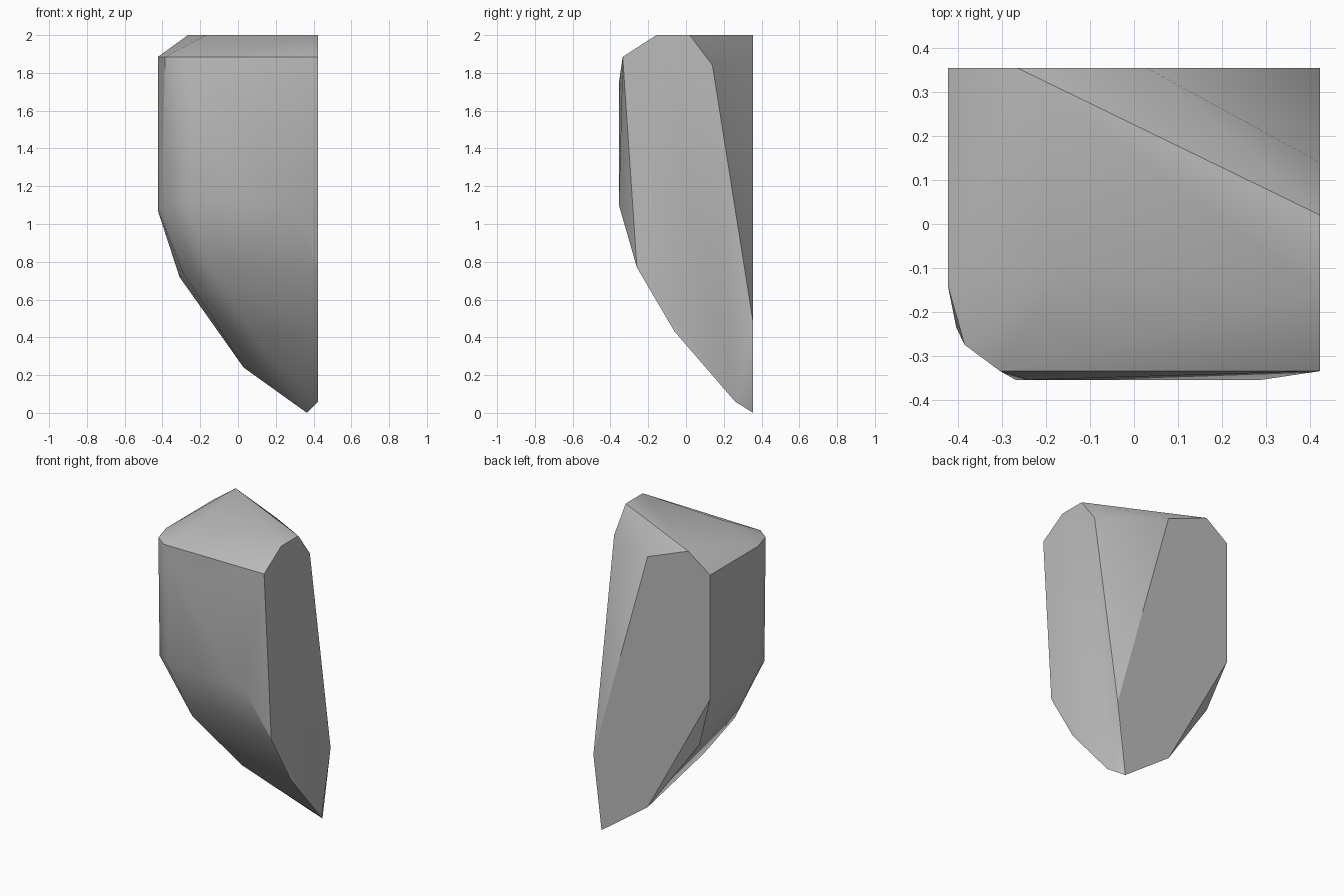
import bpy
import bmesh
import math

default_cube = bpy.data.objects.get("Cube")
if default_cube:
    bpy.data.objects.remove(default_cube, do_unlink=True)

# Outer limits shared by many corners
LEFT, RIGHT, BACK, FRONT = 0.424, -0.424, 0.355, -0.355
TOP, RIM = 2.0, 1.885

# Flat crown and the bevelled rim below it
crown = [(-0.265, BACK, TOP), (LEFT, 0.02, TOP), (LEFT, -0.157, TOP), (-0.17, -0.12, TOP)]
rim = [(RIGHT, BACK, RIM), (RIGHT, -0.14, RIM), (-0.386, -0.275, RIM),
       (-0.305, -0.335, RIM), (LEFT, -0.335, RIM)]

# Corners of the slanted cut between the back and the left side
back_cut = [(0.03, BACK, RIM), (LEFT, 0.14, 1.84), (LEFT, BACK, 0.48)]

# Bulging front and the lower end of the upright right side
belly = [(-0.24, FRONT, 1.75), (-0.27, FRONT, 1.12), (0.29, FRONT, 1.1),
         (-0.405, -0.235, 1.09), (RIGHT, -0.14, 1.07), (RIGHT, BACK, 1.07)]

# Underside that curves back to the pointed foot
underside = [(-0.31, 0.305, 0.72), (-0.29, -0.09, 0.74), (-0.15, -0.26, 0.77),
             (LEFT, -0.26, 0.77), (-0.13, 0.0, 0.5), (0.07, -0.06, 0.43),
             (LEFT, -0.06, 0.43), (0.03, BACK, 0.24)]
foot = [(LEFT, 0.2, 0.13), (LEFT, 0.26, 0.06), (0.365, BACK, 0.0)]

# Wrap all corners in one convex stone
bm = bmesh.new()
for corner in crown + rim + back_cut + belly + underside + foot:
    bm.verts.new(corner)
hull = bmesh.ops.convex_hull(bm, input=bm.verts[:])
loose = [v for v in bm.verts if not v.link_faces]
bmesh.ops.delete(bm, geom=loose, context='VERTS')
bmesh.ops.dissolve_limit(bm, angle_limit=math.radians(1), verts=bm.verts[:], edges=bm.edges[:])
bmesh.ops.recalc_face_normals(bm, faces=bm.faces[:])

mesh = bpy.data.meshes.new("rock_shard")
bm.to_mesh(mesh)
bm.free()
rock = bpy.data.objects.new("rock_shard", mesh)
bpy.context.collection.objects.link(rock)

# Plain stone colour
stone = bpy.data.materials.new("stone_grey")
stone.use_nodes = True
grey = (0.5, 0.5, 0.5, 1.0)
stone.diffuse_color = grey
stone.node_tree.nodes["Principled BSDF"].inputs["Base Color"].default_value = grey
mesh.materials.append(stone)

# Soft facets with crisp main edges
bpy.ops.object.select_all(action='DESELECT')
rock.select_set(True)
bpy.context.view_layer.objects.active = rock
bpy.ops.object.shade_smooth_by_angle(angle=math.radians(30))
